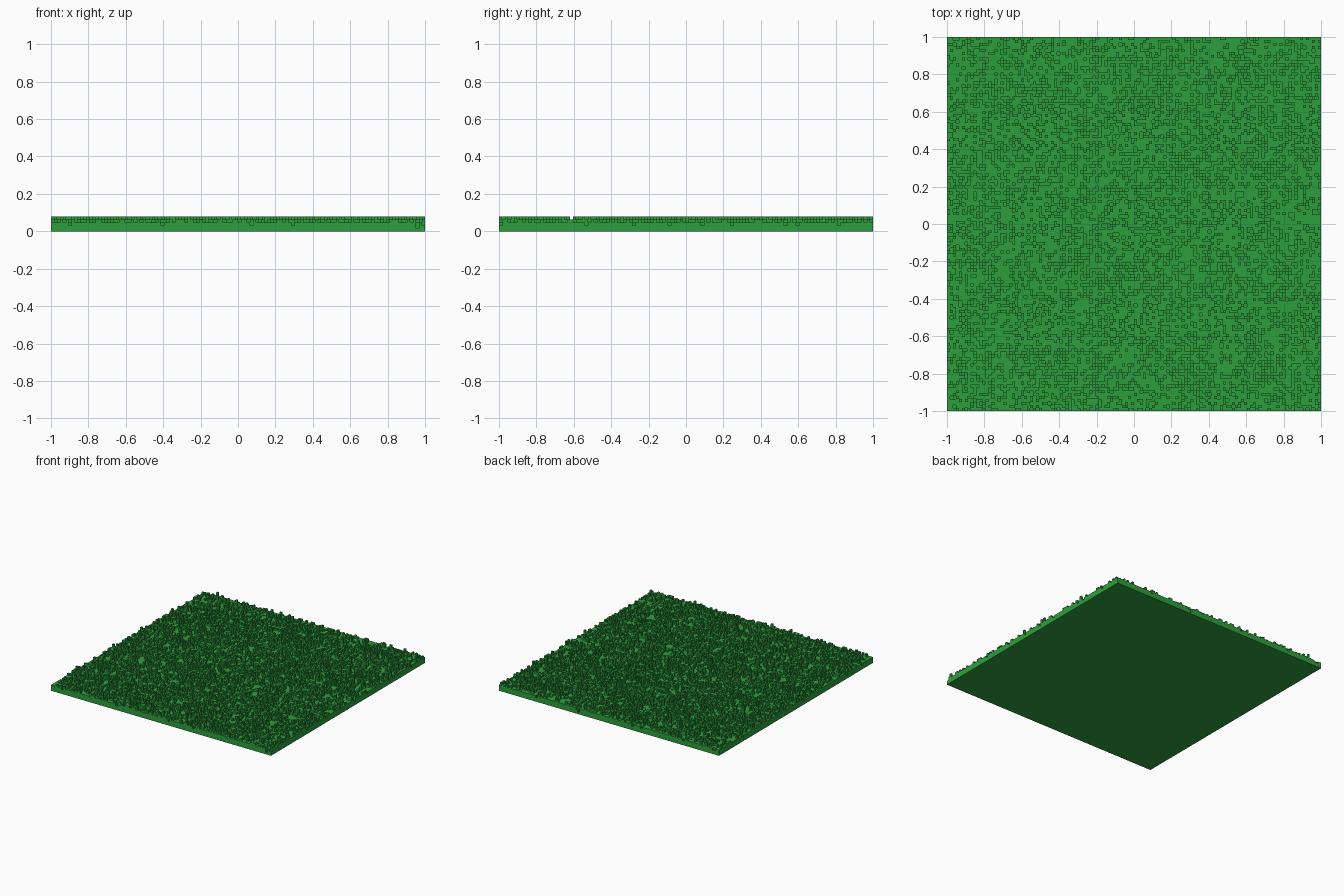
import bpy, bmesh, random
from mathutils import Vector, noise

if "Cube" in bpy.data.objects:
    bpy.data.objects.remove(bpy.data.objects["Cube"], do_unlink=True)

random.seed(7)
N = 126             # cells along each side
S = 2.0 / N         # size of one cube cell

# Single grass green
green = bpy.data.materials.new("grass green")
color = (0.027, 0.347, 0.047, 1.0)
green.diffuse_color = color
green.use_nodes = True
bsdf = next(n for n in green.node_tree.nodes if n.type == 'BSDF_PRINCIPLED')
bsdf.inputs["Base Color"].default_value = color


def cell_height(i, j):
    """Layers in one column: mostly level turf, some tufts, a few dips."""
    patch = 0.12 * noise.noise(Vector((i * 0.09, j * 0.09, 3.7)))
    r = random.random()
    if r < 0.003:
        return 1
    if r < 0.05:
        return 2
    if r < 0.67 + patch:
        return 3
    if r < 0.958 + 0.2 * patch:
        return 4
    return 5


heights = [[cell_height(i, j) for j in range(N)] for i in range(N)]


def height(i, j):
    return heights[i][j] if 0 <= i < N and 0 <= j < N else 0


bm = bmesh.new()
verts = {}


def vert(i, j, k):
    if (i, j, k) not in verts:
        verts[i, j, k] = bm.verts.new((i * S - 1, j * S - 1, k * S))
    return verts[i, j, k]


def quad(*corners):
    bm.faces.new([vert(*c) for c in corners])


# Column tops
for i in range(N):
    for j in range(N):
        h = heights[i][j]
        quad((i, j, h), (i + 1, j, h), (i + 1, j + 1, h), (i, j + 1, h))

# Walls wherever neighbouring columns differ, and around the outer border
for a in range(N + 1):
    for b in range(N):
        # walls facing left or right
        h0, h1 = height(a - 1, b), height(a, b)
        if h0 > h1:
            quad((a, b, h1), (a, b + 1, h1), (a, b + 1, h0), (a, b, h0))
        elif h1 > h0:
            quad((a, b + 1, h0), (a, b, h0), (a, b, h1), (a, b + 1, h1))
        # walls facing front or back
        h0, h1 = height(b, a - 1), height(b, a)
        if h0 > h1:
            quad((b + 1, a, h1), (b, a, h1), (b, a, h0), (b + 1, a, h0))
        elif h1 > h0:
            quad((b, a, h0), (b + 1, a, h0), (b + 1, a, h1), (b, a, h1))

# Flat underside
quad((0, 0, 0), (0, N, 0), (N, N, 0), (N, 0, 0))

mesh = bpy.data.meshes.new("grass_field")
bm.to_mesh(mesh)
bm.free()
mesh.materials.append(green)
field = bpy.data.objects.new("grass_field", mesh)
bpy.context.collection.objects.link(field)
